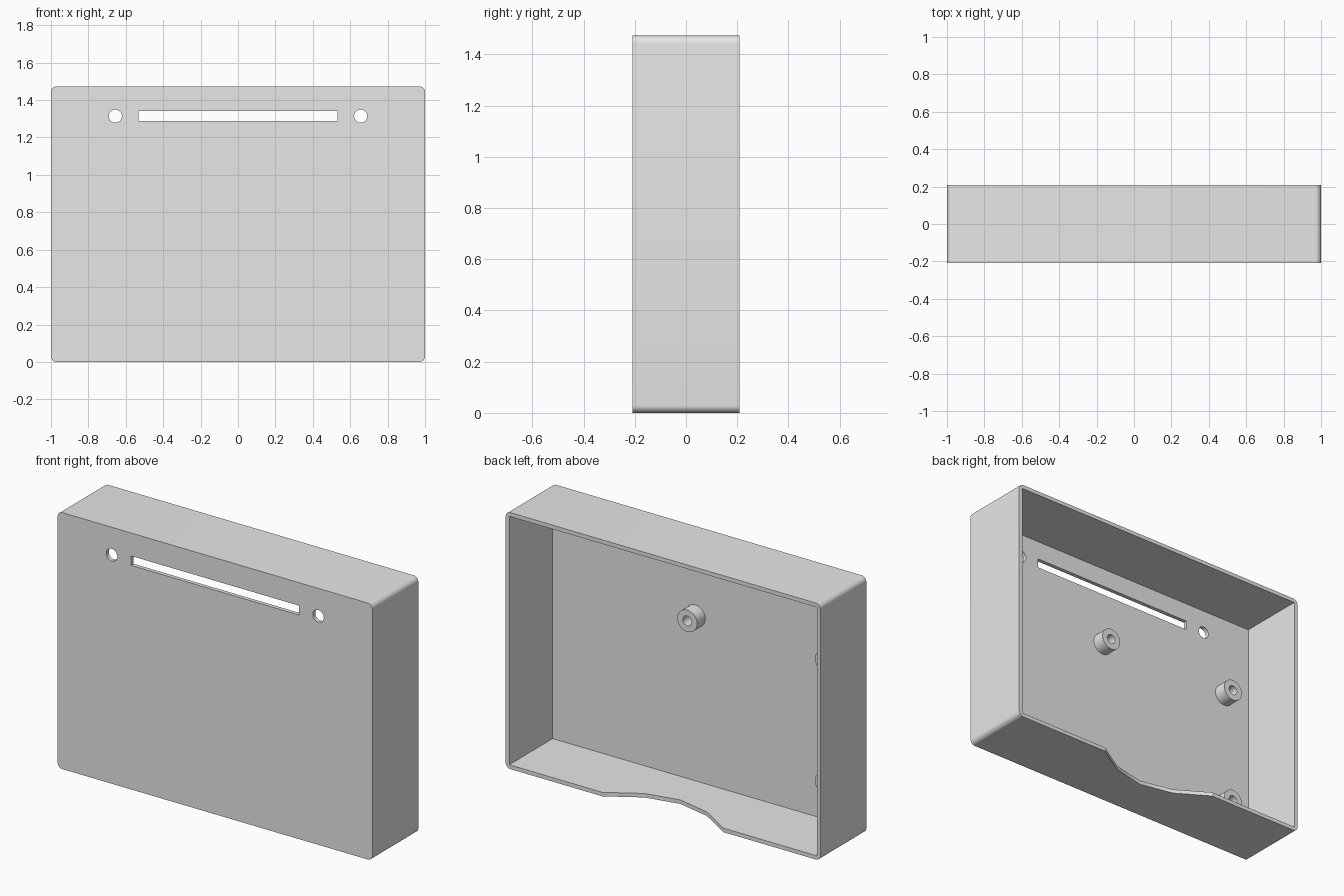
import bpy, bmesh
from math import pi, sin, cos, radians
from mathutils import Matrix, Vector

if "Cube" in bpy.data.objects:
    bpy.data.objects.remove(bpy.data.objects["Cube"], do_unlink=True)

W, D, H = 1.0, 0.2085, 1.473      # half width, half depth, height
WALL = 0.023
FLOOR = -D + WALL                 # inner surface of the front plate

grey = bpy.data.materials.new("light_grey")
grey.use_nodes = True
grey.diffuse_color = (0.8, 0.8, 0.8, 1)
grey.node_tree.nodes["Principled BSDF"].inputs["Base Color"].default_value = (0.8, 0.8, 0.8, 1)


def finish(name, bm):
    bmesh.ops.recalc_face_normals(bm, faces=bm.faces)
    mesh = bpy.data.meshes.new(name)
    bm.to_mesh(mesh)
    bm.free()
    mesh.materials.append(grey)
    obj = bpy.data.objects.new(name, mesh)
    bpy.context.collection.objects.link(obj)
    return obj


def prism(name, points, push):
    """Extrude a flat outline of 3D points along a vector."""
    bm = bmesh.new()
    face = bm.faces.new([bm.verts.new(p) for p in points])
    new = bmesh.ops.extrude_face_region(bm, geom=[face])["geom"]
    bmesh.ops.translate(bm, vec=push, verts=[v for v in new if isinstance(v, bmesh.types.BMVert)])
    return finish(name, bm)


def rectangle(x0, x1, z0, z1, y):
    return [(x0, y, z0), (x1, y, z0), (x1, y, z1), (x0, y, z1)]


def circle(x, z, r, y, n=32):
    return [(x + r * cos(2 * pi * i / n), y, z + r * sin(2 * pi * i / n)) for i in range(n)]


def rounded(x, z0, z1, r, y, n=6):
    """Rectangle outline with four rounded corners."""
    corners = [(x - r, z1 - r), (r - x, z1 - r), (r - x, z0 + r), (x - r, z0 + r)]
    return [(cx + r * cos(pi / 2 * (q + i / n)), y, cz + r * sin(pi / 2 * (q + i / n)))
            for q, (cx, cz) in enumerate(corners) for i in range(n + 1)]


def activate(obj):
    bpy.ops.object.select_all(action='DESELECT')
    bpy.context.view_layer.objects.active = obj
    obj.select_set(True)


# Case: rounded block, open at the back
case = prism("case", rounded(W, 0, H, 0.03, -D), (0, 2 * D, 0))

# Cutters: cavity, display slot, two round holes, curved notch in the bottom wall
through = (0, 0.2, 0)
cutters = [
    prism("cavity_cutter", rectangle(WALL - W, W - WALL, WALL, H - WALL, FLOOR), (0, 1, 0)),
    prism("slot_cutter", rectangle(-0.533, 0.533, 1.287, 1.341, -D - 0.1), through),
]
for side in (-1, 1):
    cutters.append(prism("hole_cutter", circle(side * 0.656, 1.314, 0.035, -D - 0.1), through))
notch = [(-0.385, D), (-0.2, 0.095), (0, 0.052), (0.2, 0.095), (0.385, D), (0.385, 0.4), (-0.385, 0.4)]
cutters.append(prism("notch_cutter", [(x, y, -0.1) for x, y in notch], (0, 0, 0.2)))

activate(case)
for cutter in cutters:
    cutter.hide_render = True
    mod = case.modifiers.new(cutter.name, 'BOOLEAN')
    mod.operation = 'DIFFERENCE'
    mod.solver = 'EXACT'
    mod.object = cutter
    bpy.ops.object.modifier_apply(modifier=mod.name)
for cutter in cutters:
    bpy.data.objects.remove(cutter, do_unlink=True)
bpy.ops.object.shade_smooth_by_angle(angle=radians(30))


def standoff(name, x, z, radius=0.063, bore=0.028, length=0.075):
    """Turned post with a blind bore, standing on the front plate."""
    profile = [(radius, -0.005), (radius, length), (bore, length), (bore, 0.002), (0, 0.002)]
    bm = bmesh.new()
    verts = [bm.verts.new((r, h, 0)) for r, h in profile]
    edges = [bm.edges.new(pair) for pair in zip(verts, verts[1:])]
    bmesh.ops.spin(bm, geom=verts + edges, cent=(0, 0, 0), axis=(0, 1, 0),
                   angle=2 * pi, steps=32, use_merge=True)
    bmesh.ops.remove_doubles(bm, verts=bm.verts, dist=0.0001)
    bmesh.ops.transform(bm, matrix=Matrix.Translation(Vector((x, FLOOR, z))), verts=bm.verts)
    post = finish(name, bm)
    activate(post)
    bpy.ops.object.shade_smooth_by_angle(angle=radians(30))


# Three mounting posts inside
standoff("standoff_upper_middle", 0.07, 0.97)
standoff("standoff_upper_side", -0.805, 0.97)
standoff("standoff_lower_side", -0.805, 0.27)
